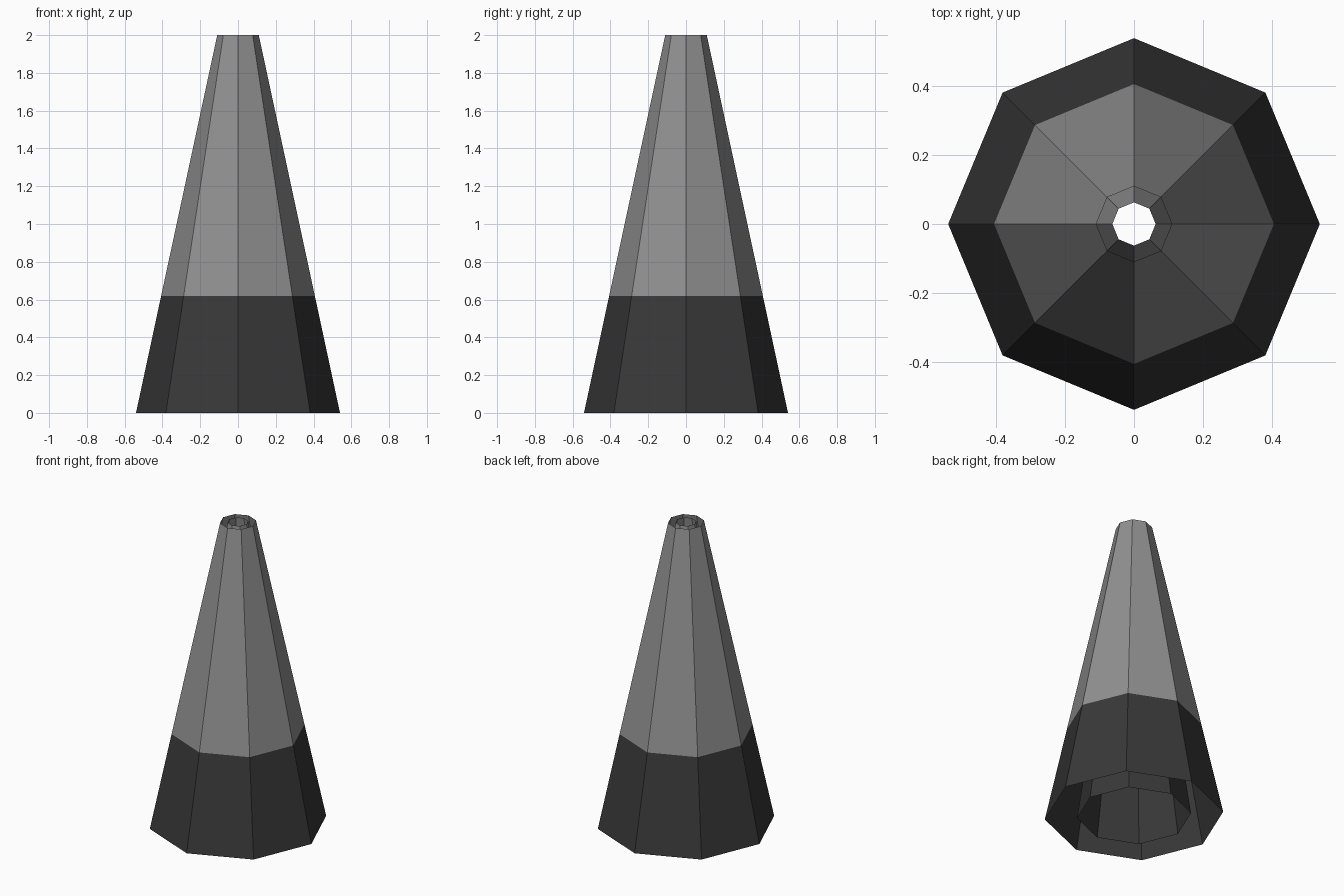
import bpy
import bmesh
import math

if "Cube" in bpy.data.objects:
    bpy.data.objects.remove(bpy.data.objects["Cube"])


def make_mat(name, value):
    m = bpy.data.materials.new(name)
    m.diffuse_color = (value, value, value, 1.0)
    m.use_nodes = True
    m.node_tree.nodes["Principled BSDF"].inputs["Base Color"].default_value = m.diffuse_color
    return m


grey = make_mat("mid grey", 0.28)
dark = make_mat("dark grey", 0.04)

SIDES = 8
HEIGHT = 2.0
BAND = 0.62  # top of the dark base band


def open_cone(name, r_bottom, r_top):
    """Open-ended eight-sided cone with a dark band around its base."""
    bm = bmesh.new()
    r_band = r_bottom + (r_top - r_bottom) * BAND / HEIGHT
    rings = []
    for r, z in ((r_bottom, 0.0), (r_band, BAND), (r_top, HEIGHT)):
        rings.append([bm.verts.new((r * math.cos(math.tau * i / SIDES),
                                    r * math.sin(math.tau * i / SIDES), z))
                      for i in range(SIDES)])
    for level, (low, high) in enumerate(zip(rings, rings[1:])):
        for i in range(SIDES):
            j = (i + 1) % SIDES
            face = bm.faces.new((low[i], low[j], high[j], high[i]))
            face.material_index = 1 if level == 0 else 0
    mesh = bpy.data.meshes.new(name)
    bm.to_mesh(mesh)
    bm.free()
    mesh.materials.append(grey)
    mesh.materials.append(dark)
    obj = bpy.data.objects.new(name, mesh)
    bpy.context.collection.objects.link(obj)
    return obj


# Outer shell and the narrower liner nested inside it
open_cone("outer_shell", 0.54, 0.11)
open_cone("inner_liner", 0.345, 0.063)
